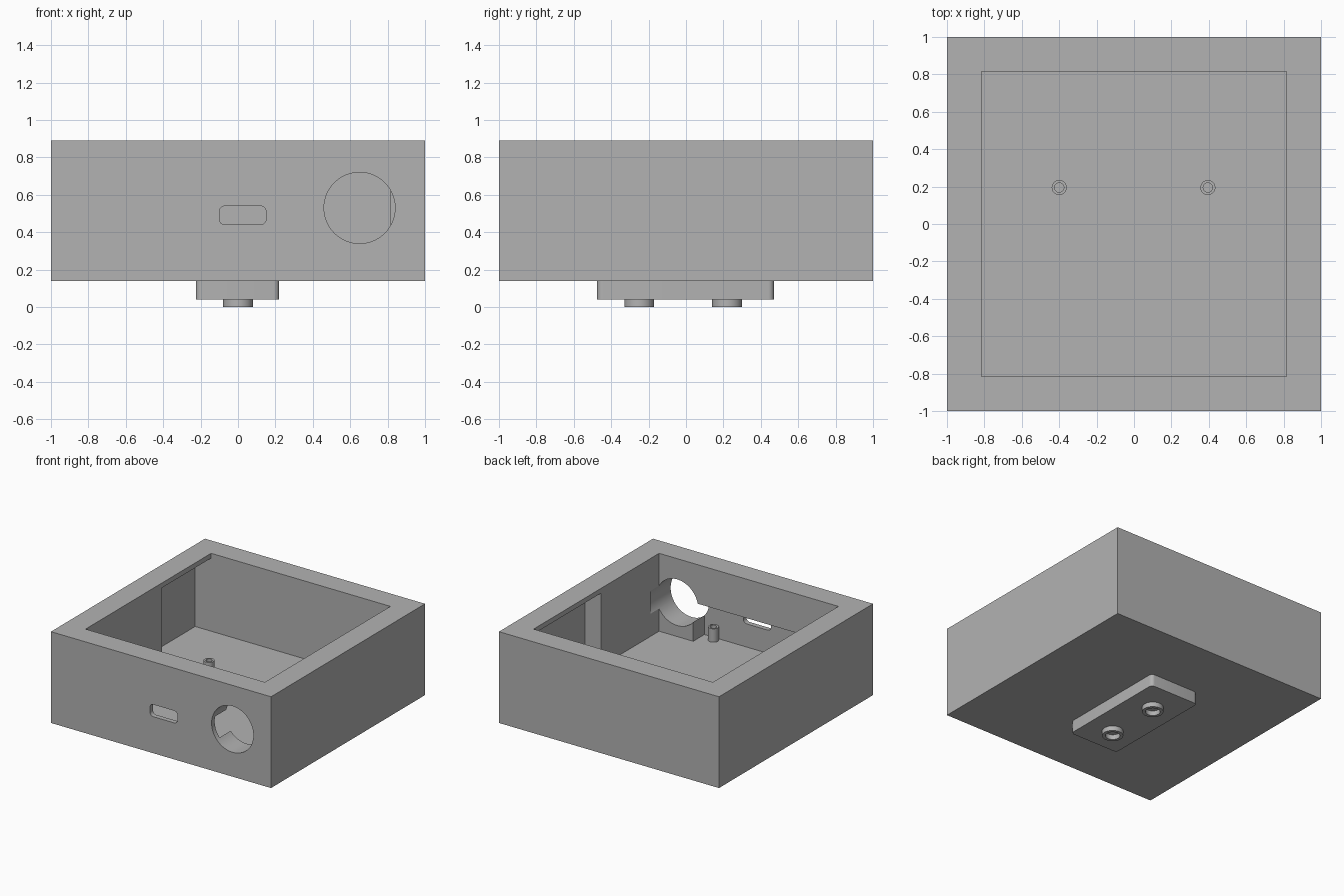
import bpy
import bmesh
from math import pi
from mathutils import Matrix, Vector

cube = bpy.data.objects.get("Cube")
if cube:
    bpy.data.objects.remove(cube, do_unlink=True)

grey = bpy.data.materials.new("plain grey")
grey.use_nodes = True
grey.diffuse_color = (0.448, 0.448, 0.448, 1)
grey.node_tree.nodes["Principled BSDF"].inputs["Base Color"].default_value = grey.diffuse_color


def make(name, bm):
    bmesh.ops.recalc_face_normals(bm, faces=bm.faces)
    mesh = bpy.data.meshes.new(name)
    bm.to_mesh(mesh)
    bm.free()
    mesh.materials.append(grey)
    obj = bpy.data.objects.new(name, mesh)
    bpy.context.collection.objects.link(obj)
    return obj


def box(name, low, high, round_axis=None, radius=0.03):
    """Box between two corners, optionally with the edges along one axis rounded."""
    low, high = Vector(low), Vector(high)
    bm = bmesh.new()
    bmesh.ops.create_cube(bm, size=1)
    bmesh.ops.scale(bm, vec=high - low, verts=bm.verts)
    bmesh.ops.translate(bm, vec=(low + high) / 2, verts=bm.verts)
    if round_axis is not None:
        edges = [e for e in bm.edges
                 if abs(e.verts[0].co[round_axis] - e.verts[1].co[round_axis]) > 1e-4]
        bmesh.ops.bevel(bm, geom=edges, offset=radius, segments=6, profile=0.5, affect='EDGES')
    return make(name, bm)


def tube(name, x, y, bottom, top, outer, inner):
    """Upright tube, spun from a rectangular section."""
    bm = bmesh.new()
    section = [(inner, bottom), (outer, bottom), (outer, top), (inner, top)]
    verts = [bm.verts.new((r, 0, z)) for r, z in section]
    edges = [bm.edges.new((verts[i], verts[(i + 1) % 4])) for i in range(4)]
    bmesh.ops.spin(bm, geom=verts + edges, axis=(0, 0, 1), cent=(0, 0, 0),
                   angle=2 * pi, steps=40, use_merge=True)
    bmesh.ops.remove_doubles(bm, verts=bm.verts, dist=1e-5)
    bmesh.ops.translate(bm, vec=(x, y, 0), verts=bm.verts)
    return make(name, bm)


def smooth(obj):
    bpy.ops.object.select_all(action='DESELECT')
    obj.select_set(True)
    bpy.context.view_layer.objects.active = obj
    bpy.ops.object.shade_smooth_by_angle(angle=pi / 6)


def cut(obj, cutter):
    cutter.hide_render = True
    mod = obj.modifiers.new("cut", 'BOOLEAN')
    mod.operation = 'DIFFERENCE'
    mod.solver = 'EXACT'
    mod.object = cutter
    bpy.context.view_layer.objects.active = obj
    bpy.ops.object.modifier_apply(modifier=mod.name)
    bpy.data.objects.remove(cutter, do_unlink=True)


# Open case with a thick rim
INNER, THIN, FLOOR, LIP = 0.815, 0.96, 0.25, 0.85
case = box("case", (-1, -1, 0.14), (1, 1, 0.89))
cut(case, box("opening", (-INNER, -INNER, FLOOR), (INNER, INNER, 1.2)))

# Pockets that thin the walls under the rim
cut(case, box("right_pocket", (-THIN, 0.18, FLOOR), (-0.5, INNER, LIP)))
cut(case, box("left_pocket", (0.5, -0.06, FLOOR), (THIN, INNER, LIP)))
cut(case, box("front_pocket", (-0.505, -THIN, FLOOR), (0.505, -0.5, 0.57)))

# Rounded slot and large round hole in the front wall
cut(case, box("slot", (-0.1, -1.1, 0.44), (0.15, -0.85, 0.54), round_axis=1))
bm = bmesh.new()
bmesh.ops.create_cone(bm, cap_ends=True, segments=64, radius1=0.19, radius2=0.19, depth=0.5,
                      matrix=Matrix.Translation((0.65, -0.95, 0.53)) @ Matrix.Rotation(pi / 2, 4, 'X'))
cut(case, make("round_hole", bm))
smooth(case)

# Hollow standoffs on the floor
for side, x in (("right", -0.4), ("left", 0.395)):
    for end, y in (("front", -0.92), ("back", 0.195)):
        smooth(tube(f"{side}_{end}_standoff", x, y, FLOOR - 0.01, 0.36, 0.04, 0.025))

# Mounting pad with two ring feet
smooth(box("mounting_pad", (-0.225, -0.475, 0.04), (0.22, 0.47, 0.145), round_axis=2))
for end, y in (("front", -0.25), ("back", 0.22)):
    smooth(tube(f"{end}_ring_foot", 0, y, 0, 0.042, 0.08, 0.055))
